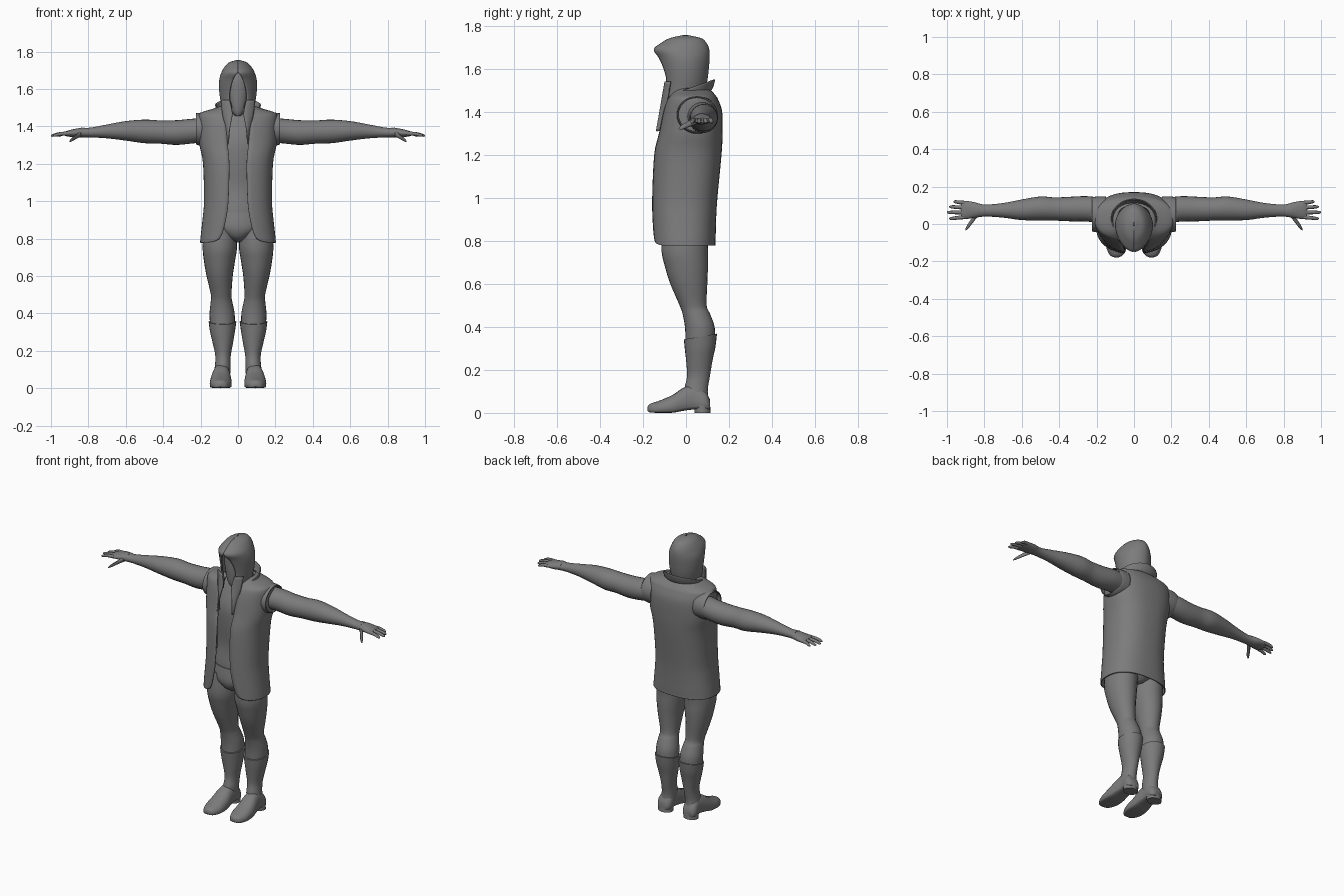
import bpy, math
from mathutils import Vector

grey = bpy.data.materials.new("mid_grey")
grey.diffuse_color = (0.2, 0.2, 0.2, 1)


def refine(rows, sub):
    """Catmull-Rom interpolation between rows of numbers."""
    out = []
    for i in range(len(rows) - 1):
        p0, p1, p2 = rows[max(i - 1, 0)], rows[i], rows[i + 1]
        p3 = rows[min(i + 2, len(rows) - 1)]
        for k in range(sub):
            t = k / sub
            out.append([0.5 * (2 * b + (c - a) * t + (2 * a - 5 * b + 4 * c - d) * t * t
                               + (3 * b - a - 3 * c + d) * t ** 3)
                        for a, b, c, d in zip(p0, p1, p2, p3)])
    return out + [list(rows[-1])]


def loft(name, rows, place, n=24, closed=True, caps=True, sub=4, mirror=False, thick=0):
    """Skin a surface through rows; place(row, u) gives a point, u in 0..1."""
    rows = refine(rows, sub)
    m = n if closed else n + 1
    verts = [place(r, j / n) for r in rows for j in range(m)]
    faces = [(i * m + j, i * m + (j + 1) % m, (i + 1) * m + (j + 1) % m, (i + 1) * m + j)
             for i in range(len(rows) - 1) for j in range(n)]
    if closed and caps:
        faces += [tuple(range(m))[::-1], tuple(range(len(verts) - m, len(verts)))]
    me = bpy.data.meshes.new(name)
    me.from_pydata(verts, [], faces)
    me.materials.append(grey)
    ob = bpy.data.objects.new(name, me)
    bpy.context.collection.objects.link(ob)
    bpy.ops.object.select_all(action='DESELECT')
    ob.select_set(True)
    bpy.context.view_layer.objects.active = ob
    bpy.ops.object.mode_set(mode='EDIT')
    bpy.ops.mesh.select_all(action='SELECT')
    bpy.ops.mesh.normals_make_consistent(inside=False)
    bpy.ops.object.mode_set(mode='OBJECT')
    bpy.ops.object.shade_smooth_by_angle(angle=math.radians(50))
    if thick:
        s = ob.modifiers.new("thickness", 'SOLIDIFY')
        s.thickness = thick
    if mirror:
        ob.modifiers.new("mirror", 'MIRROR')
    return ob


def spow(v, p):
    return math.copysign(abs(v) ** p, v)


def upright(r, u):           # row: z, centre x, centre y, radius x, radius y
    a = math.tau * u
    return (r[1] + r[3] * math.sin(a), r[2] - r[4] * math.cos(a), r[0])


def sideways(r, u):          # row: x, centre y, centre z, radius y, radius z
    a = math.tau * u
    return (r[0], r[1] + r[3] * math.cos(a), r[2] + r[4] * math.sin(a))


def open_ring(p, q=1.0):     # row: z, half width, front y, back y, half opening
    def place(r, u):
        z, rx, yf, yb, xo = r
        a0 = math.asin(min(1, max(0, xo / rx)) ** (1 / p))
        a = a0 + (math.tau - 2 * a0) * u
        return (rx * spow(math.sin(a), p),
                (yf + yb) / 2 - (yb - yf) / 2 * spow(math.cos(a), q), z)
    return place


# Sleeveless long coat with rounded front hem
loft("coat", [(0.778, 0.203, -0.155, 0.137, 0.165), (0.79, 0.202, -0.157, 0.137, 0.115),
              (0.82, 0.199, -0.158, 0.138, 0.088), (0.90, 0.19, -0.16, 0.14, 0.066),
              (1.0, 0.182, -0.16, 0.146, 0.052), (1.2, 0.187, -0.15, 0.165, 0.047),
              (1.3, 0.206, -0.128, 0.17, 0.055), (1.4, 0.212, -0.108, 0.168, 0.06),
              (1.455, 0.212, -0.09, 0.15, 0.06), (1.475, 0.195, -0.075, 0.138, 0.055),
              (1.495, 0.13, -0.06, 0.12, 0.05), (1.51, 0.09, -0.05, 0.1, 0.045)],
     open_ring(0.8, 0.85), n=48, closed=False, thick=0.006)
# Armhole rims
loft("armhole_rim", [(0.15, 0.055, 1.385, 0.092, 0.088), (0.2, 0.052, 1.385, 0.095, 0.088),
                     (0.224, 0.05, 1.387, 0.09, 0.083)],
     sideways, n=32, caps=False, mirror=True, thick=0.005)


# Flared collar, higher at the back
def collar_point(r, u):
    a = math.radians(50 + 260 * u)
    return (r[1] * math.sin(a), 0.03 - r[2] * math.cos(a), r[0] - 0.035 * math.cos(a))


loft("collar", [(1.455, 0.085, 0.075), (1.48, 0.105, 0.09), (1.515, 0.117, 0.1)],
     collar_point, n=32, closed=False, thick=0.006)

# Hood, peaked forward over the face
loft("hood", [(1.44, 0.085, -0.105, 0.085, 0.045), (1.5, 0.088, -0.106, 0.09, 0.035),
              (1.55, 0.096, -0.108, 0.1, 0.047), (1.6, 0.101, -0.117, 0.106, 0.042),
              (1.65, 0.1, -0.132, 0.11, 0.026), (1.69, 0.088, -0.15, 0.108, 0.002),
              (1.72, 0.07, -0.115, 0.095, 0), (1.742, 0.047, -0.075, 0.07, 0),
              (1.756, 0.004, -0.012, 0.008, 0)],
     open_ring(1.12), n=40, closed=False, thick=0.006)


# Hood tails tapering down the chest
def tail_point(r, u):        # row: z, inner x, outer x, y
    return (r[1] + (r[2] - r[1]) * u, r[3] + 0.025 * u * u, r[0])


loft("hood_tail", [(1.54, 0.045, 0.092, -0.1), (1.47, 0.03, 0.085, -0.112),
                   (1.4, 0.042, 0.07, -0.124), (1.31, 0.053, 0.057, -0.14)],
     tail_point, n=6, closed=False, mirror=True, thick=0.008)

# Head and neck
loft("head", [(1.455, 0, -0.05, 0.012, 0.02), (1.48, 0, -0.03, 0.038, 0.05),
              (1.53, 0, -0.01, 0.06, 0.075), (1.6, 0, 0, 0.076, 0.086),
              (1.66, 0, 0, 0.07, 0.082), (1.705, 0, 0, 0.045, 0.055),
              (1.72, 0, 0, 0.01, 0.01)], upright)
loft("neck", [(1.4, 0, 0.03, 0.07, 0.06), (1.55, 0, 0.02, 0.055, 0.055)], upright)

# Torso and briefs
loft("torso", [(0.86, 0, 0, 0.15, 0.105), (0.95, 0, 0, 0.145, 0.105),
               (1.07, 0, 0.01, 0.135, 0.1), (1.2, 0, 0.02, 0.15, 0.118),
               (1.32, 0, 0.03, 0.175, 0.125), (1.42, 0, 0.035, 0.17, 0.09),
               (1.48, 0, 0.035, 0.08, 0.06)], upright, n=32)
loft("briefs", [(0.785, 0, 0, 0.03, 0.07), (0.81, 0, 0, 0.08, 0.105),
                (0.86, 0, 0, 0.15, 0.122), (0.94, 0, 0, 0.152, 0.11)], upright, n=32)

# Legs
loft("leg", [(0.89, 0.095, 0.005, 0.085, 0.11), (0.76, 0.097, -0.006, 0.092, 0.108),
             (0.68, 0.099, 0.002, 0.083, 0.1), (0.6, 0.098, 0.013, 0.07, 0.086),
             (0.5, 0.09, 0.033, 0.055, 0.063), (0.46, 0.088, 0.048, 0.058, 0.064),
             (0.4, 0.085, 0.064, 0.067, 0.069), (0.33, 0.083, 0.067, 0.066, 0.069)],
     upright, mirror=True)


# Boots: tall shaft with slanted rim, foot and heel
def shaft_point(r, u):
    x, y, z = upright(r, u)
    return (x, y, z + 0.18 * (y - r[2]) * max(0, (z - 0.2) / 0.16))


loft("boot_shaft", [(0.04, 0.09, 0.068, 0.045, 0.044), (0.1, 0.083, 0.047, 0.043, 0.054),
                    (0.17, 0.08, 0.058, 0.041, 0.053), (0.24, 0.081, 0.062, 0.054, 0.061),
                    (0.3, 0.083, 0.066, 0.066, 0.071), (0.355, 0.083, 0.067, 0.074, 0.077)],
     shaft_point, mirror=True)


def foot_point(r, u):        # row: y, centre x, half width, bottom z, top z
    a = math.tau * u
    c, s = math.cos(a), math.sin(a)
    mid = r[3] + (r[4] - r[3]) * 0.35
    z = mid + (r[4] - mid) * s if s > 0 else mid + (mid - r[3]) * spow(s, 0.3)
    return (r[1] + r[2] * spow(c, 0.8), r[0], z)


loft("boot_foot", [(-0.178, 0.094, 0.012, 0.008, 0.03), (-0.165, 0.094, 0.036, 0.002, 0.043),
                   (-0.12, 0.093, 0.056, 0, 0.058), (-0.06, 0.092, 0.058, 0.001, 0.085),
                   (-0.01, 0.09, 0.052, 0.01, 0.118), (0.04, 0.088, 0.046, 0.016, 0.13),
                   (0.09, 0.089, 0.046, 0.015, 0.1), (0.112, 0.09, 0.03, 0.015, 0.06)],
     foot_point, mirror=True)
loft("boot_heel", [(0, 0.09, 0.077, 0.047, 0.038), (0.035, 0.09, 0.075, 0.046, 0.037)],
     upright, sub=1, mirror=True)

# Arms
loft("arm", [(0.12, 0.06, 1.385, 0.07, 0.065), (0.24, 0.08, 1.375, 0.068, 0.066),
             (0.33, 0.08, 1.367, 0.066, 0.066), (0.42, 0.08, 1.37, 0.062, 0.062),
             (0.5, 0.083, 1.373, 0.064, 0.063), (0.6, 0.076, 1.376, 0.055, 0.052),
             (0.7, 0.073, 1.373, 0.039, 0.037), (0.79, 0.072, 1.367, 0.032, 0.026),
             (0.84, 0.073, 1.367, 0.038, 0.026)], sideways, mirror=True)
# Hand: palm, four fingers and thumb
loft("palm", [(0.82, 0.073, 1.368, 0.034, 0.025), (0.86, 0.075, 1.365, 0.043, 0.024),
              (0.905, 0.075, 1.362, 0.049, 0.017), (0.925, 0.075, 1.36, 0.045, 0.011)],
     sideways, mirror=True)
for name, y, spread, tip in (("little", 0.113, 0.006, 0.966), ("ring", 0.088, 0.004, 0.988),
                             ("middle", 0.062, 0.0, 1.0), ("index", 0.037, -0.008, 0.988)):
    mid = (0.905 + tip) / 2
    loft(name + "_finger", [(0.905, y, 1.362, 0.011, 0.011),
                            (mid, y + spread / 2, 1.36, 0.01, 0.01),
                            (tip - 0.01, y + spread, 1.352, 0.008, 0.008),
                            (tip, y + spread, 1.35, 0.003, 0.003)],
         sideways, n=10, sub=3, mirror=True)
loft("thumb", [(0.84, 0.05, 1.36, 0.016, 0.016), (0.865, 0.018, 1.345, 0.016, 0.013),
               (0.887, -0.012, 1.33, 0.014, 0.01), (0.9, -0.028, 1.32, 0.006, 0.005)],
     sideways, n=10, sub=3, mirror=True)
